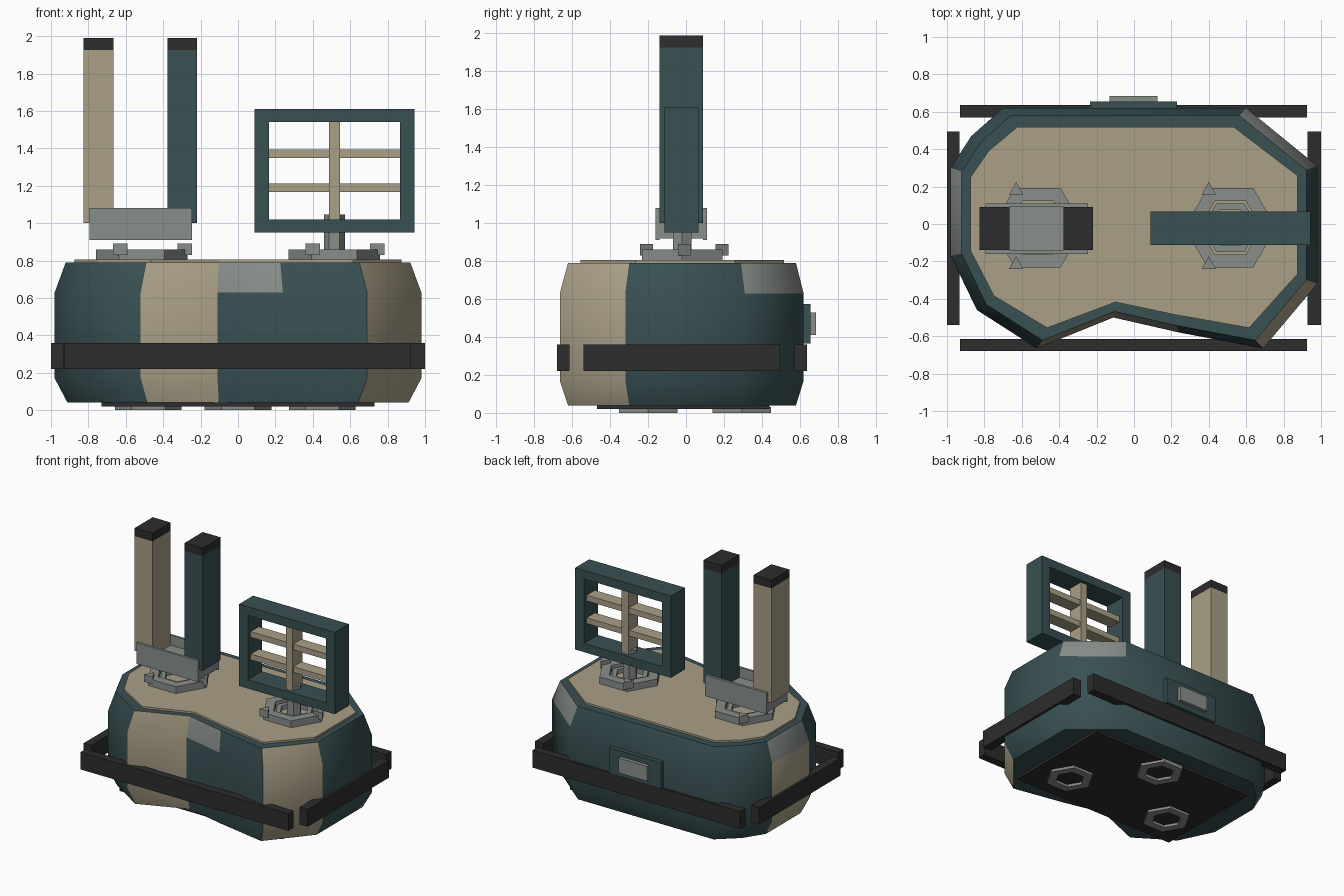
import bpy
import bmesh
from math import cos, sin, radians, tau

cube = bpy.data.objects.get("Cube")
if cube:
    bpy.data.objects.remove(cube, do_unlink=True)


def material(name, r, g, b):
    m = bpy.data.materials.new(name)
    m.use_nodes = True
    m.diffuse_color = (r, g, b, 1)
    bsdf = next(n for n in m.node_tree.nodes if n.type == 'BSDF_PRINCIPLED')
    bsdf.inputs["Base Color"].default_value = (r, g, b, 1)
    return m


TEAL = material("dark teal", .040, .080, .085)
TAN = material("sand tan", .40, .35, .24)
GREY = material("steel grey", .25, .275, .26)
DARK = material("rubber black", .026, .026, .026)


def finish(name, bm, *mats):
    bmesh.ops.recalc_face_normals(bm, faces=bm.faces[:])
    mesh = bpy.data.meshes.new(name)
    bm.to_mesh(mesh)
    bm.free()
    for m in mats:
        mesh.materials.append(m)
    ob = bpy.data.objects.new(name, mesh)
    bpy.context.collection.objects.link(ob)
    return ob


def box(name, mat, x, y, z):
    """Box from (low, high) pairs on each axis."""
    bm = bmesh.new()
    bmesh.ops.create_cube(bm, size=1)
    for v in bm.verts:
        v.co = [(a + b) / 2 + c * (b - a) for c, (a, b) in zip(v.co, (x, y, z))]
    return finish(name, bm, mat)


def loft(name, rings, mats, rule=lambda col, band: 0):
    """Capped solid through stacked rings; rule picks a material per wall face."""
    bm = bmesh.new()
    loops = [[bm.verts.new(p) for p in ring] for ring in rings]
    n = len(loops[0])
    for band, (lo, hi) in enumerate(zip(loops, loops[1:])):
        for i in range(n):
            j = (i + 1) % n
            bm.faces.new((lo[i], lo[j], hi[j], hi[i])).material_index = rule(i, band)
    bm.faces.new(loops[0][::-1])
    bm.faces.new(loops[-1])
    return finish(name, bm, *mats)


def polygon(n, r, cx, cy, z, turn=0):
    return [(cx + r * cos(tau * i / n + turn), cy + r * sin(tau * i / n + turn), z)
            for i in range(n)]


def prism(name, mat, n, r, cx, cy, z0, z1, turn=0):
    return loft(name, [polygon(n, r, cx, cy, z, turn) for z in (z0, z1)], [mat])


def hex_ring(name, mat, r_out, r_in, cx, cy, z0, z1):
    bm = bmesh.new()
    section = ((r_out, z0), (r_out, z1), (r_in, z1), (r_in, z0))
    loops = [[bm.verts.new(p) for p in polygon(6, r, cx, cy, z)] for r, z in section]
    for k in range(4):
        a, b = loops[k], loops[(k + 1) % 4]
        for i in range(6):
            j = (i + 1) % 6
            bm.faces.new((a[i], a[j], b[j], b[i]))
    return finish(name, bm, mat)


# Hull with painted panels
outline = [(-.52, -.665), (-.11, -.50), (.24, -.58), (.69, -.665), (.98, -.32), (.98, .31),
           (.60, .62), (-.70, .62), (-.87, .47), (-.98, .30), (-.98, -.17), (-.84, -.46)]


def hull_ring(z, sx, sy):
    return [(x * sx, y * sy, z) for x, y in outline]


def hull_paint(col, band):
    if band == 2 and col in (1, 5, 9):
        return 2
    return 1 if col in (0, 3, 9) else 0


hull = loft("hull", [hull_ring(.04, .93, .935), hull_ring(.17, 1, 1),
                     hull_ring(.63, 1, 1), hull_ring(.79, .94, .935)],
            [TEAL, TAN, GREY], hull_paint)
bpy.ops.object.select_all(action='DESELECT')
hull.select_set(True)
bpy.context.view_layer.objects.active = hull
bpy.ops.object.shade_smooth_by_angle(angle=radians(55))

loft("deck", [hull_ring(z, .892, .835) for z in (.78, .805)], [TAN])

# Underside plate and feet
box("bottom_plate", DARK, (-.73, .73), (-.47, .44), (.02, .05))
for i, (x, y) in enumerate(((-.48, -.2), (.45, -.2), (0, .295))):
    hex_ring(f"foot_ring_{i + 1}", GREY, .178, .11, x, y, 0, .03)

# Bumper bars
BAR = (.22, .36)
box("front_bumper", DARK, (-.93, .925), (-.68, -.615), BAR)
box("back_bumper", DARK, (-.93, .925), (.57, .637), BAR)
box("right_bumper", DARK, (-1, -.932), (-.54, .495), BAR)
box("left_bumper", DARK, (.928, 1), (-.54, .495), BAR)

# Back hatch
box("hatch_plate", TEAL, (-.235, .23), (.60, .655), (.365, .575))
box("hatch_window", GREY, (-.13, .125), (.64, .685), (.41, .53))

# Turntable bases with three lugs each
CY = -.02
for side, cx in (("right", -.515), ("left", .515)):
    hex_ring(f"{side}_base_ring", GREY, .245, .165, cx, CY, .80, .86)
    hex_ring(f"{side}_inner_ring", GREY, .15, .11, cx, CY, .80, .84)
    for k in range(3):
        a = tau * k / 3
        prism(f"{side}_lug_{k + 1}", GREY, 3, .045, cx + .23 * cos(a), CY + .23 * sin(a),
              .83, .89, radians(90))

# Twin masts in a channel bracket
box("bracket_floor", GREY, (-.795, -.245), (-.14, .09), (.92, 1.0))
box("bracket_front", GREY, (-.795, -.245), (-.16, -.14), (.91, 1.08))
box("bracket_back", GREY, (-.795, -.245), (.09, .11), (.91, 1.08))
for side, mat, x in (("outer", TAN, (-.825, -.665)), ("inner", TEAL, (-.378, -.218))):
    box(f"{side}_mast", mat, x, (-.14, .09), (1.0, 1.925))
    box(f"{side}_mast_cap", DARK, x, (-.14, .09), (1.925, 1.99))

# Grid panel on a post
prism("panel_post", GREY, 6, .056, .515, CY, .80, 1.045)
DEPTH = (-.112, .066)
for name, z in (("bottom", (.95, 1.02)), ("top", (1.54, 1.61))):
    box(f"panel_{name}_rail", TEAL, (.088, .943), DEPTH, z)
for name, x in (("right", (.088, .166)), ("left", (.866, .943))):
    box(f"panel_{name}_rail", TEAL, x, DEPTH, (1.02, 1.54))
box("grid_upright", TAN, (.486, .546), (-.085, .04), (1.02, 1.54))
for i, z in enumerate((1.19, 1.372)):
    box(f"grid_crossbar_{i + 1}", TAN, (.166, .866), (-.075, .03), (z - .023, z + .023))
